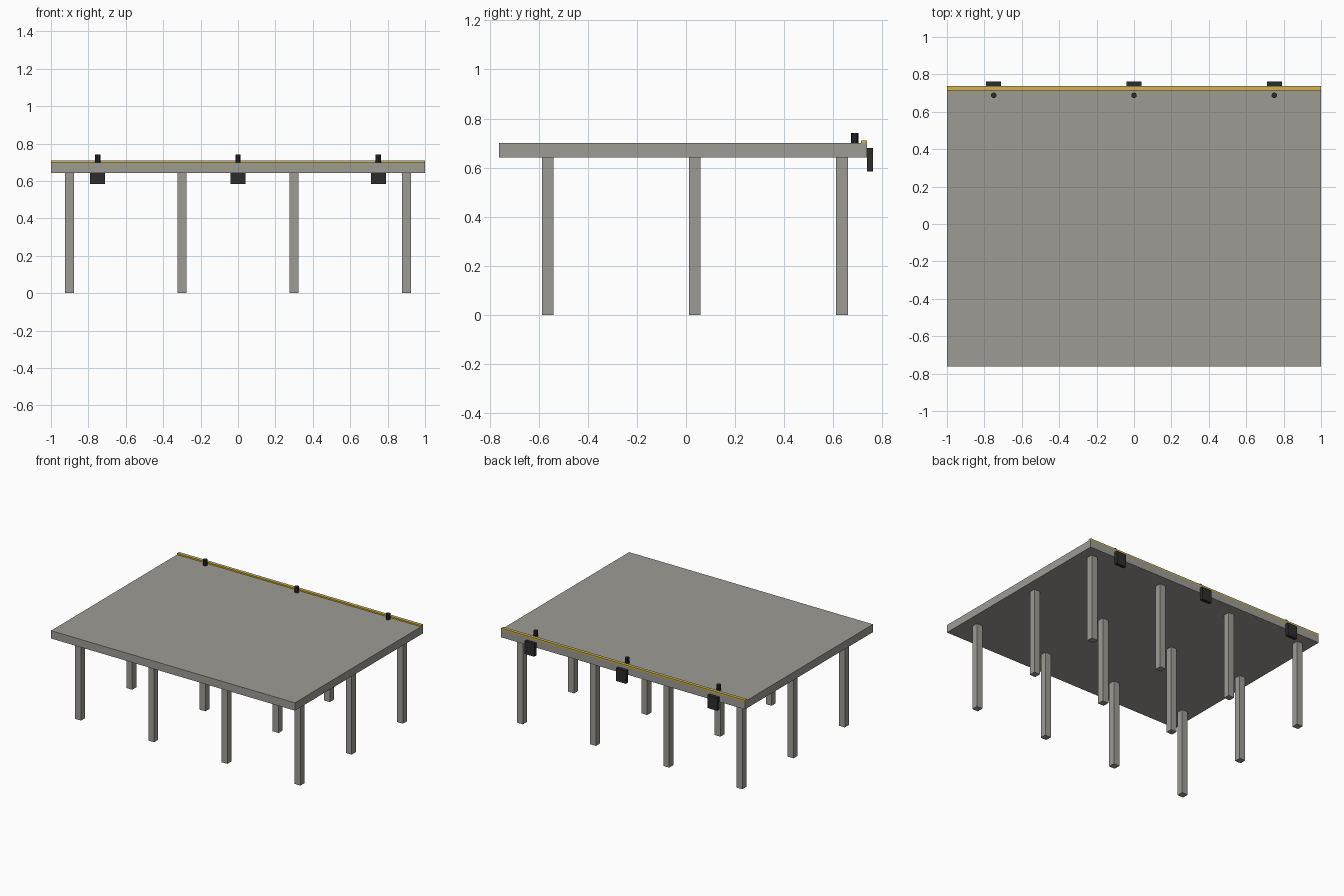
import bpy

if "Cube" in bpy.data.objects:
    bpy.data.objects.remove(bpy.data.objects["Cube"])


def material(name, rgb):
    m = bpy.data.materials.new(name)
    m.diffuse_color = (*rgb, 1)
    m.use_nodes = True
    m.node_tree.nodes["Principled BSDF"].inputs["Base Color"].default_value = m.diffuse_color
    return m


concrete = material("concrete", (0.34, 0.33, 0.30))
yellow = material("yellow_paint", (0.65, 0.46, 0.06))
black = material("black_rubber", (0.025, 0.025, 0.027))


def box(name, x, y, z, mat):
    """Box from (min, max) ranges on each axis."""
    bpy.ops.mesh.primitive_cube_add(size=1, location=[(a + b) / 2 for a, b in (x, y, z)])
    o = bpy.context.object
    o.name = name
    o.scale = [b - a for a, b in (x, y, z)]
    bpy.ops.object.transform_apply(location=False, rotation=False, scale=True)
    o.data.materials.append(mat)
    return o


BACK = 0.738   # quay edge
TOP = 0.70     # deck surface
UNDER = 0.642  # deck underside

# Deck slab and painted edge strip
box("deck", (-1, 1), (-0.762, BACK), (UNDER, TOP), concrete)
box("edge_strip", (-1, 1), (BACK - 0.024, BACK), (TOP, TOP + 0.01), yellow)

# Grid of square piles
h = 0.024
for x in (-0.9, -0.3, 0.3, 0.9):
    for y in (-0.564, 0.036, 0.636):
        box("pile", (x - h, x + h), (y - h, y + h), (0, UNDER), concrete)

# Fenders on the back face, with a bollard above each
for x in (-0.75, 0, 0.75):
    box("fender", (x - 0.04, x + 0.04), (BACK, 0.762), (0.584, 0.68), black)
    bpy.ops.mesh.primitive_cylinder_add(vertices=10, radius=0.015, depth=0.042,
                                        location=(x, 0.688, TOP + 0.021))
    bollard = bpy.context.object
    bollard.name = "bollard"
    bollard.data.materials.append(black)
